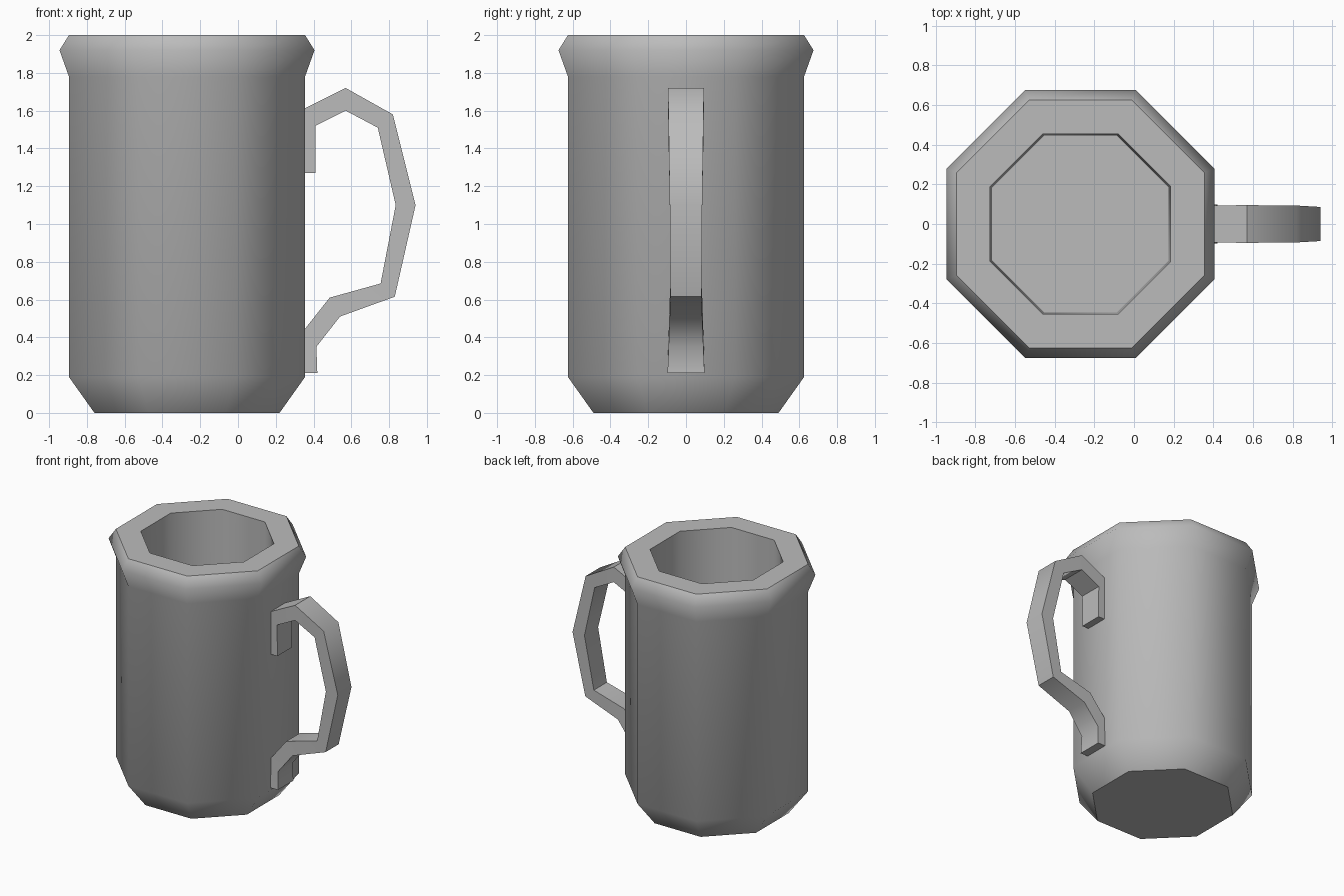
import bpy, bmesh, math

cube = bpy.data.objects.get("Cube")
if cube:
    bpy.data.objects.remove(cube, do_unlink=True)

CENTRE_X = -0.27
SIDES = 8

grey = bpy.data.materials.new("plain grey")
grey.use_nodes = True
GREY = (0.5, 0.5, 0.5, 1)
grey.diffuse_color = GREY
grey.node_tree.nodes["Principled BSDF"].inputs["Base Color"].default_value = GREY


def loft(name, rings):
    """Skin a list of closed rings and cap both ends."""
    bm = bmesh.new()
    loops = [[bm.verts.new(p) for p in ring] for ring in rings]
    for a, b in zip(loops, loops[1:]):
        n = len(a)
        for i in range(n):
            j = (i + 1) % n
            bm.faces.new((a[i], a[j], b[j], b[i]))
    bm.faces.new(loops[0][::-1])
    bm.faces.new(loops[-1])
    bmesh.ops.recalc_face_normals(bm, faces=bm.faces)
    mesh = bpy.data.meshes.new(name)
    bm.to_mesh(mesh)
    bm.free()
    mesh.materials.append(grey)
    obj = bpy.data.objects.new(name, mesh)
    bpy.context.collection.objects.link(obj)
    bpy.ops.object.select_all(action="DESELECT")
    obj.select_set(True)
    bpy.context.view_layer.objects.active = obj
    bpy.ops.object.shade_smooth_by_angle(angle=math.radians(54))
    return obj


def octagon(apothem, z):
    r = apothem / math.cos(math.pi / SIDES)
    angles = [(i + 0.5) * math.tau / SIDES for i in range(SIDES)]
    return [(CENTRE_X + r * math.cos(a), r * math.sin(a), z) for a in angles]


# Mug body: outside from base to lip, then down the inside to the floor
body_profile = [(0.49, 0), (0.625, 0.19), (0.625, 1.78), (0.675, 1.92),
                (0.625, 2.0), (0.455, 2.0), (0.445, 0.2)]
loft("mug_body", [octagon(r, z) for r, z in body_profile])

# Handle: inner and outer edge points with half width, from top to bottom
handle_path = [
    ((0.41, 1.27), (0.33, 1.27), 0.09),
    ((0.41, 1.52), (0.33, 1.60), 0.093),
    ((0.57, 1.60), (0.57, 1.72), 0.095),
    ((0.74, 1.51), (0.82, 1.58), 0.093),
    ((0.835, 1.10), (0.94, 1.10), 0.086),
    ((0.755, 0.685), (0.83, 0.615), 0.082),
    ((0.485, 0.61), (0.54, 0.51), 0.086),
    ((0.335, 0.42), (0.415, 0.35), 0.092),
    ((0.335, 0.21), (0.42, 0.21), 0.098),
]
loft("handle", [[(a[0], -w, a[1]), (a[0], w, a[1]),
                 (b[0], w, b[1]), (b[0], -w, b[1])]
                for a, b, w in handle_path])
